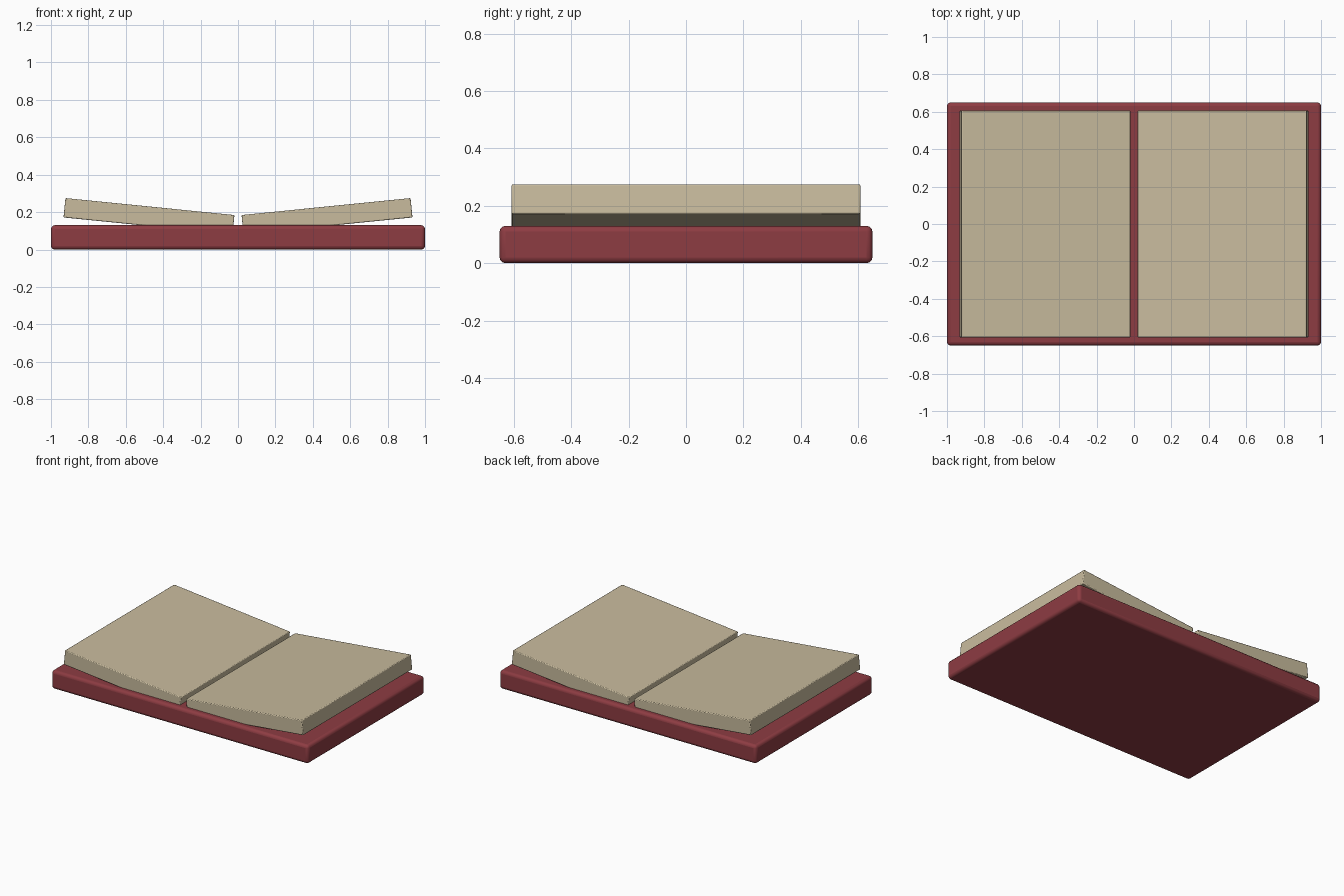
import bpy, math

if "Cube" in bpy.data.objects:
    bpy.data.objects.remove(bpy.data.objects["Cube"])


def material(name, color):
    m = bpy.data.materials.new(name)
    m.diffuse_color = color
    m.use_nodes = True
    m.node_tree.nodes["Principled BSDF"].inputs["Base Color"].default_value = m.diffuse_color
    return m


def rounded_box(name, size, loc, tilt, bevel, segments, mat):
    bpy.ops.mesh.primitive_cube_add(size=1, location=loc)
    ob = bpy.context.object
    ob.name = name
    ob.scale = size
    bpy.ops.object.transform_apply(location=False, rotation=False, scale=True)
    ob.rotation_euler.y = tilt
    mod = ob.modifiers.new("edge_bevel", 'BEVEL')
    mod.width = bevel
    mod.segments = segments
    ob.data.materials.append(mat)
    bpy.ops.object.shade_smooth_by_angle(angle=math.radians(35))
    return ob


red = material("cover_red", (0.27, 0.045, 0.055, 1))
cream = material("page_cream", (0.58, 0.5, 0.34, 1))

# Flat open cover
rounded_box("cover", (2.0, 1.3, 0.13), (0, 0, 0.065), 0, 0.02, 3, red)

# Two page blocks rising towards the outer edges
for side, label in ((-1, "left"), (1, "right")):
    rounded_box(label + "_pages", (0.908, 1.216, 0.104),
                (side * 0.476, 0, 0.178), -side * 0.1, 0.005, 2, cream)
